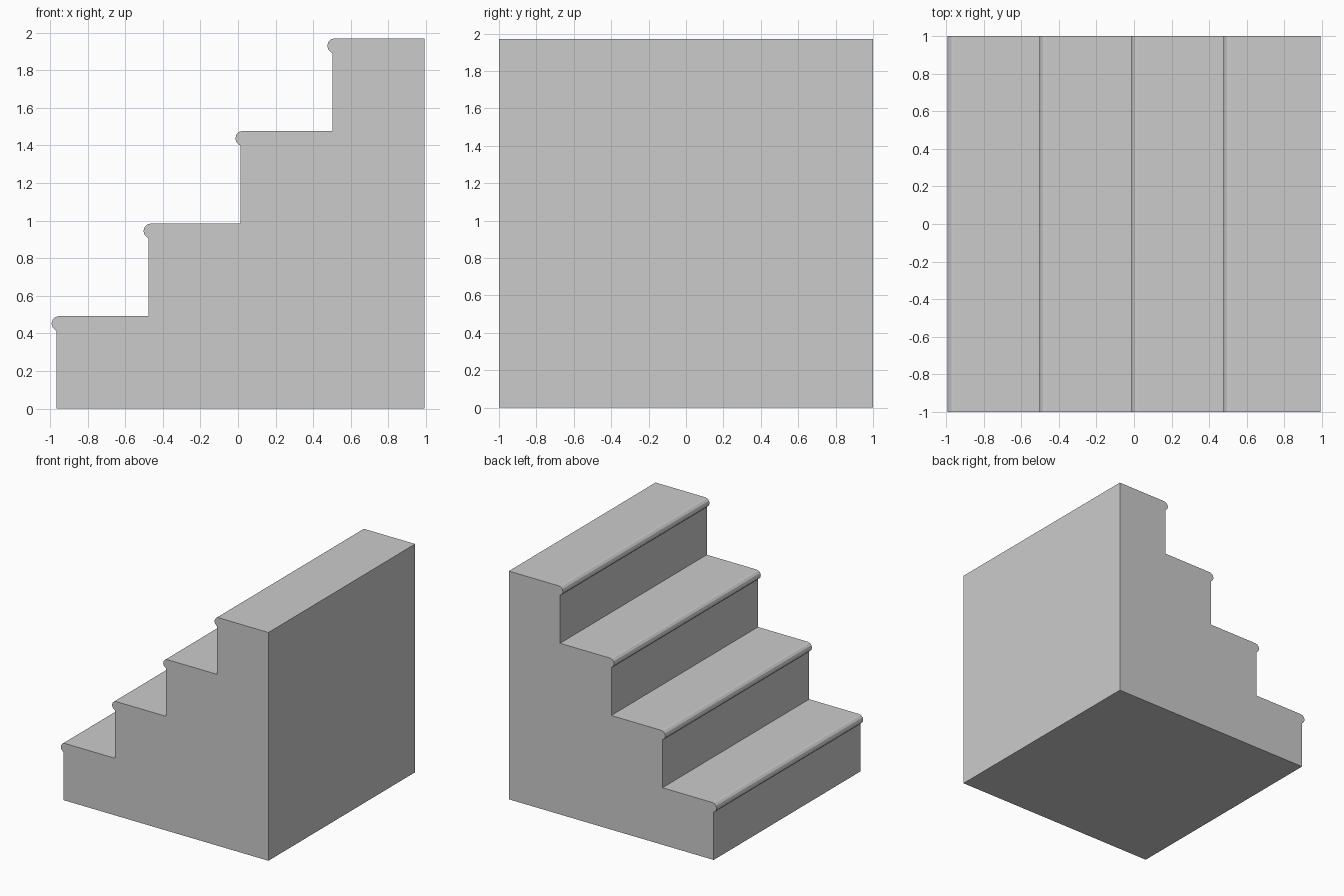
import bpy, bmesh
from math import sin, cos, pi, sqrt

if "Cube" in bpy.data.objects:
    bpy.data.objects.remove(bpy.data.objects["Cube"])

STEPS = 4
TREAD, RISE = 0.489, 0.4925
X0, X_BACK = -0.965, 0.991
R = 0.040          # nosing radius
INSET = 0.013      # nosing centre behind the riser face
HALF_WIDTH = 1.0
ARC = 6            # facets on each half-round nosing

# side profile: riser, rounded nosing, tread, repeated
profile = [(X0, 0.0)]
for i in range(STEPS):
    x, top = X0 + i * TREAD, (i + 1) * RISE
    cx, cz = x + INSET, top - R
    if i:
        profile.append((x, i * RISE))
    profile.append((x, cz - sqrt(R * R - INSET * INSET)))
    for k in range(1, ARC + 1):
        a = -pi / 2 + pi * k / ARC
        profile.append((cx - R * cos(a), cz + R * sin(a)))
profile += [(X_BACK, STEPS * RISE), (X_BACK, 0.0)]

# extrude the profile across the full width
bm = bmesh.new()
face = bm.faces.new([bm.verts.new((x, -HALF_WIDTH, z)) for x, z in profile])
ext = bmesh.ops.extrude_face_region(bm, geom=[face], use_keep_orig=True)
moved = [v for v in ext["geom"] if isinstance(v, bmesh.types.BMVert)]
bmesh.ops.translate(bm, verts=moved, vec=(0, 2 * HALF_WIDTH, 0))
bmesh.ops.recalc_face_normals(bm, faces=bm.faces)
mesh = bpy.data.meshes.new("staircase")
bm.to_mesh(mesh)
bm.free()
stairs = bpy.data.objects.new("staircase", mesh)
bpy.context.collection.objects.link(stairs)
